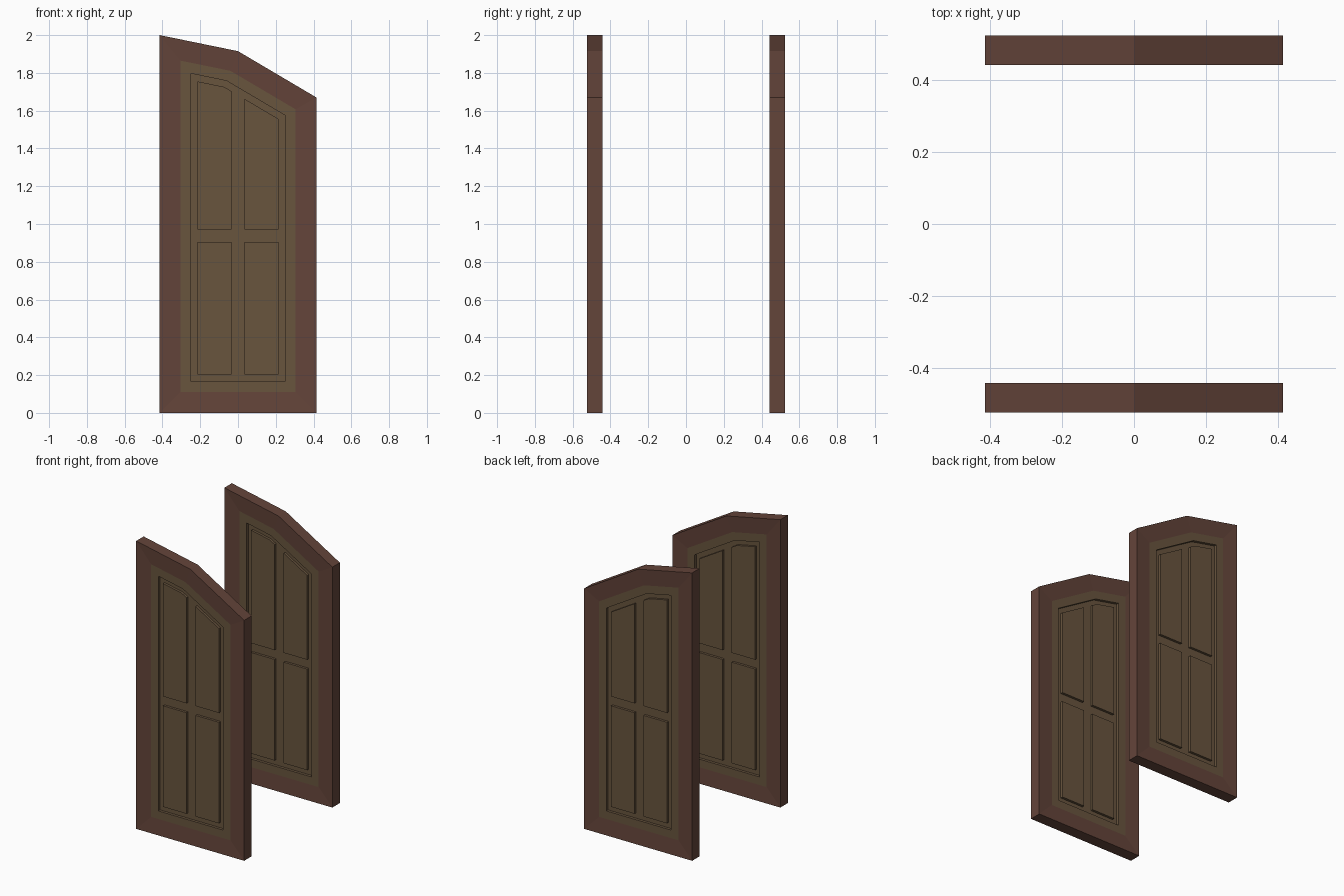
import bpy, bmesh

if "Cube" in bpy.data.objects:
    bpy.data.objects.remove(bpy.data.objects["Cube"])

W, APEX, HIGH, LOW = 0.415, 1.915, 2.0, 1.67   # half width, outline heights
SL, SR = (APEX - HIGH) / W, (LOW - APEX) / W   # slopes of the two top edges


def material(name, rgb):
    m = bpy.data.materials.new(name)
    m.diffuse_color = (*rgb, 1)
    m.use_nodes = True
    m.node_tree.nodes["Principled BSDF"].inputs["Base Color"].default_value = m.diffuse_color
    return m


brown = material("brown_wood", (0.127, 0.058, 0.042))
olive = material("olive_wood", (0.138, 0.089, 0.048))


def top_lines(d):
    """Heights at x=0 of both top edges moved inwards by d, and their crossing."""
    a = APEX - d * (1 + SL * SL) ** 0.5
    b = APEX - d * (1 + SR * SR) ** 0.5
    return a, b, (b - a) / (SL - SR)


def region(d, x0, x1, z0, z1=None):
    """Outline in x/z, either with a flat top z1 or following the door top."""
    pts = [(x0, z0), (x1, z0)]
    if z1 is not None:
        return pts + [(x1, z1), (x0, z1)]
    a, b, xc = top_lines(d)
    z = lambda x: min(a + SL * x, b + SR * x)
    pts.append((x1, z(x1)))
    if x0 < xc < x1:
        pts.append((xc, z(xc)))
    return pts + [(x0, z(x0))]


def outline(d):
    return region(d, -W + d, W - d, d)


def loft(name, sections, y, mat, closed=False):
    """Bridge a list of (outline, depth) sections; cap ends or close into a ring."""
    bm = bmesh.new()
    loops = [[bm.verts.new((x, dy, z)) for x, z in pts] for pts, dy in sections]
    pairs = list(zip(loops, loops[1:]))
    if closed:
        pairs.append((loops[-1], loops[0]))
    else:
        bm.faces.new(loops[0])
        bm.faces.new(loops[-1])
    for p, q in pairs:
        n = len(p)
        for i in range(n):
            j = (i + 1) % n
            bm.faces.new((p[i], p[j], q[j], q[i]))
    bmesh.ops.recalc_face_normals(bm, faces=bm.faces)
    me = bpy.data.meshes.new(name)
    bm.to_mesh(me)
    bm.free()
    me.materials.append(mat)
    ob = bpy.data.objects.new(name, me)
    ob.location.y = y
    bpy.context.collection.objects.link(ob)


T, LEDGE, FIELD, RAISED = 0.041, 0.034, 0.015, 0.032   # half thicknesses

for side, y in (("front", -0.484), ("back", 0.484)):
    # brown border sloping gently inwards
    rim, inner, step = outline(0), outline(0.11), outline(0.166)
    loft(side + "_door_frame",
         [(inner, -LEDGE), (rim, -T), (rim, T), (inner, LEDGE)], y, brown, closed=True)
    # olive ledge and sunken field on both faces
    loft(side + "_door_core",
         [(step, -FIELD), (step, -LEDGE), (inner, -LEDGE),
          (inner, LEDGE), (step, LEDGE), (step, FIELD)], y, olive)
    # four raised panels, showing on both faces
    for hand, x0, x1 in (("left", -0.215, -0.035), ("right", 0.035, 0.215)):
        for level, z0, z1 in (("lower", 0.203, 0.905), ("upper", 0.97, None)):
            shape = region(0.2, x0, x1, z0, z1)
            loft(f"{side}_{level}_{hand}_panel",
                 [(shape, -RAISED), (shape, RAISED)], y, olive)
